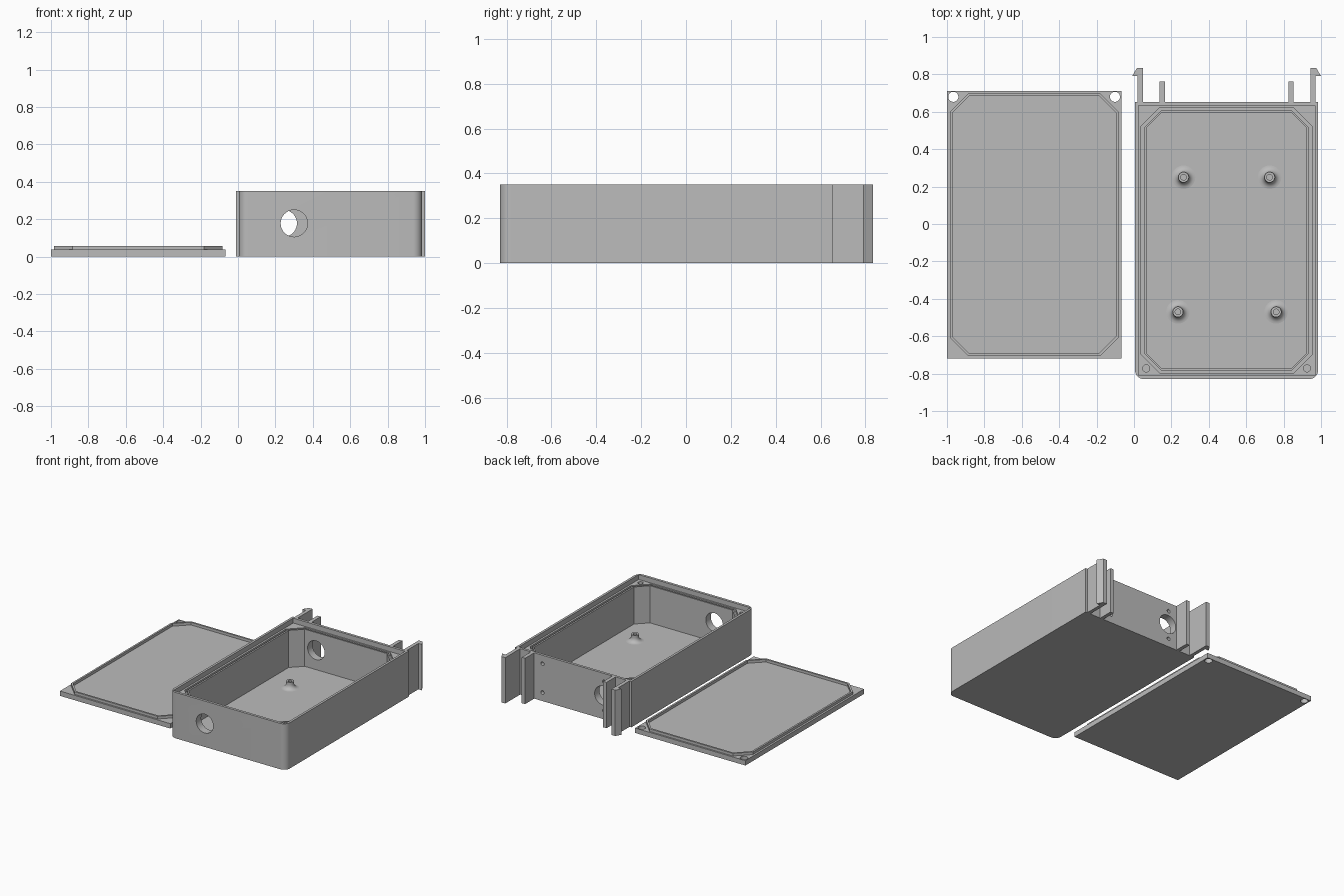
import bpy, bmesh, math
from mathutils import Vector, Matrix

old = bpy.data.objects.get("Cube")
if old:
    bpy.data.objects.remove(old, do_unlink=True)

grey = bpy.data.materials.new("plain_grey")
grey.use_nodes = True
COLOR = (0.5, 0.5, 0.5, 1)
grey.diffuse_color = COLOR
grey.node_tree.nodes["Principled BSDF"].inputs["Base Color"].default_value = COLOR

HEIGHT = 0.35
MID = 0.495          # centre line of the box in x
HOLE_Z = 0.178


def add_object(name, bm):
    bmesh.ops.recalc_face_normals(bm, faces=bm.faces)
    mesh = bpy.data.meshes.new(name)
    bm.to_mesh(mesh)
    bm.free()
    obj = bpy.data.objects.new(name, mesh)
    mesh.materials.append(grey)
    bpy.context.scene.collection.objects.link(obj)
    return obj


def prism(name, points, z0, z1):
    """Upright solid with the given outline."""
    bm = bmesh.new()
    low = [bm.verts.new((x, y, z0)) for x, y in points]
    high = [bm.verts.new((x, y, z1)) for x, y in points]
    bm.faces.new(low)
    bm.faces.new(high)
    for i in range(len(points)):
        j = (i + 1) % len(points)
        bm.faces.new((low[i], low[j], high[j], high[i]))
    return add_object(name, bm)


def rectangle(x0, x1, y0, y1):
    return [(x0, y0), (x1, y0), (x1, y1), (x0, y1)]


def octagon(x0, x1, y0, y1, c):
    return [(x0 + c, y0), (x1 - c, y0), (x1, y0 + c), (x1, y1 - c),
            (x1 - c, y1), (x0 + c, y1), (x0, y1 - c), (x0, y0 + c)]


def ring(name, x0, x1, y0, y1, c, width, z0, z1):
    """Eight-sided frame of even width."""
    outer = octagon(x0, x1, y0, y1, c)
    inner = octagon(x0 + width, x1 - width, y0 + width, y1 - width, c - width * 0.59)
    bm = bmesh.new()
    loops = [[bm.verts.new((x, y, z)) for x, y in pts]
             for pts, z in ((outer, z0), (outer, z1), (inner, z1), (inner, z0))]
    for a, b in zip(loops, loops[1:] + loops[:1]):
        for i in range(8):
            j = (i + 1) % 8
            bm.faces.new((a[i], a[j], b[j], b[i]))
    return add_object(name, bm)


def cylinder(name, center, radius, depth, axis="Z", sides=40):
    bm = bmesh.new()
    turn = Matrix.Rotation(math.pi / 2, 4, "X") if axis == "Y" else Matrix()
    bmesh.ops.create_cone(bm, cap_ends=True, segments=sides, radius1=radius,
                          radius2=radius, depth=depth,
                          matrix=Matrix.Translation(center) @ turn)
    return add_object(name, bm)


def cut(target, cutters):
    """Subtract the cutters one after another, then remove them."""
    for c in cutters:
        c.hide_render = True
        mod = target.modifiers.new("cut", "BOOLEAN")
        mod.operation = "DIFFERENCE"
        mod.solver = "EXACT"
        mod.object = c
    graph = bpy.context.evaluated_depsgraph_get()
    mesh = bpy.data.meshes.new_from_object(target.evaluated_get(graph))
    target.modifiers.clear()
    target.data = mesh
    for c in cutters:
        bpy.data.objects.remove(c, do_unlink=True)


def smooth(obj):
    bpy.ops.object.select_all(action="DESELECT")
    obj.select_set(True)
    bpy.context.view_layer.objects.active = obj
    bpy.ops.object.shade_smooth_by_angle(angle=math.radians(30))


# Box shell: square back corners, rounded front corners
X0, X1, FRONT, BACK, R = 0.005, 0.985, -0.83, 0.653, 0.05
outline = [(X1, BACK), (X0, BACK)]
for cx, start in ((X0 + R, 180), (X1 - R, 270)):
    for i in range(9):
        a = math.radians(start + i * 90 / 8)
        outline.append((cx + R * math.cos(a), FRONT + R + R * math.sin(a)))
box = prism("box_shell", outline, 0, HEIGHT)

cutters = [
    prism("lid_recess", rectangle(0.023, 0.967, -0.81, 0.633), 0.313, 0.4),
    prism("cavity", octagon(0.067, 0.923, -0.77, 0.595, 0.08), 0.03, 0.41),
    ring("seal_groove", 0.038, 0.952, -0.798, 0.622, 0.1, 0.016, 0.29, 0.33),
    cylinder("front_cable_hole", (0.30, -0.8, HOLE_Z), 0.072, 0.2, "Y"),
    cylinder("back_cable_hole", (0.243, 0.62, HOLE_Z), 0.072, 0.2, "Y"),
]
for side in (-1, 1):
    cutters.append(cylinder("corner_screw_hole", (MID + side * 0.43, -0.772, 0.3), 0.019, 0.2))
    for z in (0.065, 0.285):
        cutters.append(cylinder("back_screw_hole", (MID + side * 0.26, BACK, z),
                                0.014, 0.06, "Y", 24))
cut(box, cutters)
smooth(box)

# Snap hooks and guide ribs on the back wall
for side, label in ((-1, "right"), (1, "left")):
    hook = [(0.448, 0.64), (0.475, 0.64), (0.475, 0.79), (0.505, 0.79),
            (0.48, 0.833), (0.448, 0.833)]
    prism(label + "_snap_hook", [(MID + side * x, y) for x, y in hook], 0, HEIGHT)
    rib = rectangle(0.33, 0.358, 0.64, 0.763)
    prism(label + "_guide_rib", [(MID + side * x, y) for x, y in rib], 0, HEIGHT)


# Standoffs on the floor: flared foot, short post, screw hole
def standoff(name, x, y):
    flare, post, top = 0.035, 0.028, 0.082
    profile = [(0.0, 0.028), (post + flare, 0.028)]
    for i in range(7):
        a = math.radians(i * 15)
        profile.append((post + flare - flare * math.sin(a),
                        0.03 + flare * (1 - math.cos(a))))
    profile += [(post, top), (0.015, top), (0.015, 0.045), (0.0, 0.045)]
    bm = bmesh.new()
    verts = [bm.verts.new((r, 0, z)) for r, z in profile]
    edges = [bm.edges.new(pair) for pair in zip(verts, verts[1:])]
    bmesh.ops.spin(bm, geom=verts + edges, cent=(0, 0, 0), axis=(0, 0, 1),
                   angle=math.tau, steps=32)
    bmesh.ops.remove_doubles(bm, verts=bm.verts, dist=0.0002)
    bmesh.ops.translate(bm, verts=bm.verts, vec=Vector((x, y, 0)))
    smooth(add_object(name, bm))


standoff("back_right_standoff", 0.265, 0.25)
standoff("back_left_standoff", 0.725, 0.25)
standoff("front_right_standoff", 0.235, -0.47)
standoff("front_left_standoff", 0.76, -0.47)

# Lid lying beside the box, with two screw holes and a raised seal lip
lid = prism("lid_plate", rectangle(-1.0, -0.068, -0.72, 0.712), 0, 0.037)
cut(lid, [cylinder("lid_screw_hole", (x, 0.68, 0.02), 0.027, 0.2) for x in (-0.966, -0.102)])
smooth(lid)
ring("lid_seal_lip", -0.985, -0.083, -0.707, 0.7, 0.1, 0.014, 0.035, 0.057)
